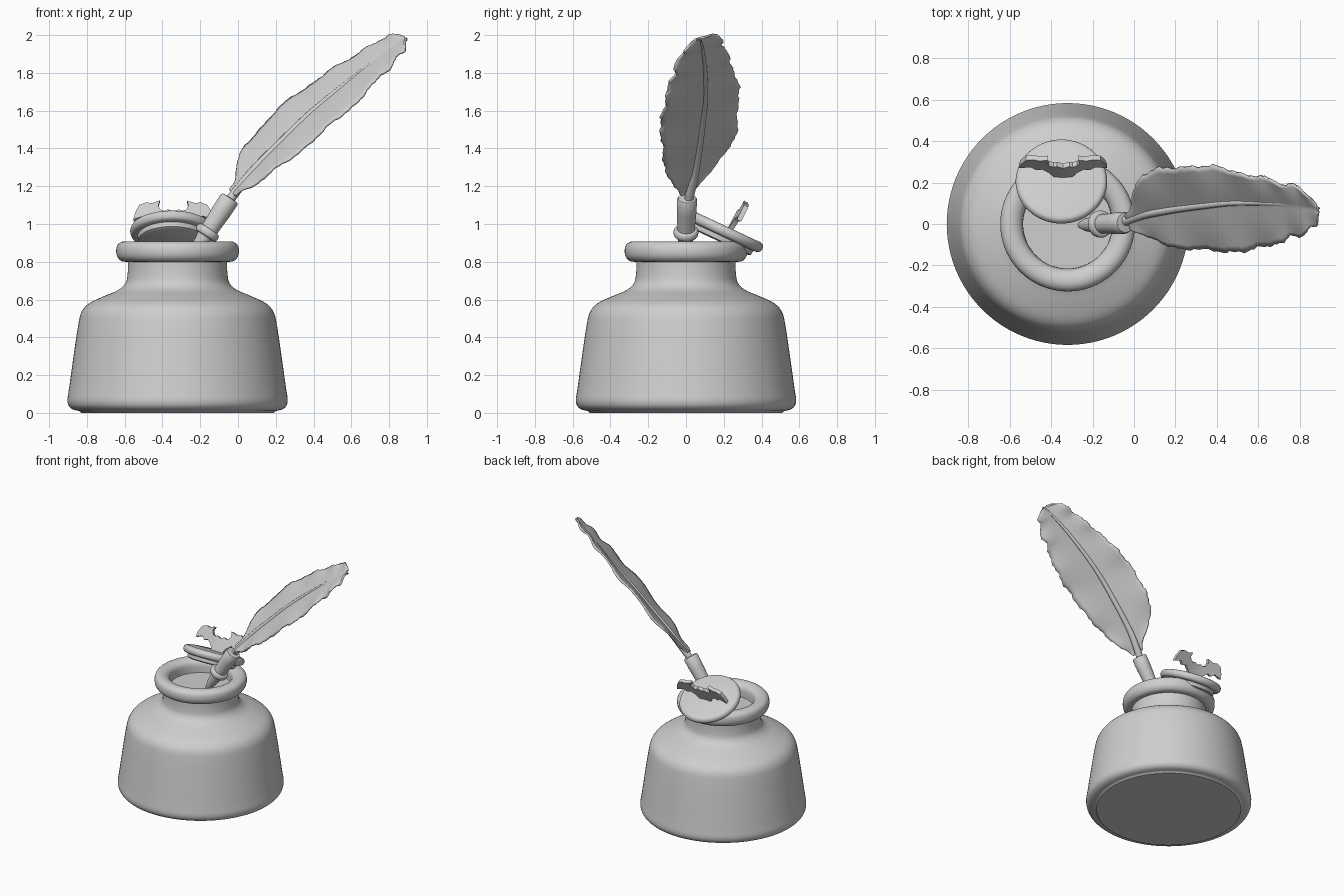
import bpy, bmesh, math
from mathutils import Vector, Matrix

if "Cube" in bpy.data.objects:
    bpy.data.objects.remove(bpy.data.objects["Cube"])

mat = bpy.data.materials.new("plain light grey")
mat.diffuse_color = (0.62, 0.62, 0.62, 1)
mat.use_nodes = True
mat.node_tree.nodes["Principled BSDF"].inputs["Base Color"].default_value = mat.diffuse_color


def finish(bm, name, matrix=Matrix(), angle=40):
    bmesh.ops.remove_doubles(bm, verts=bm.verts, dist=1e-5)
    bmesh.ops.recalc_face_normals(bm, faces=bm.faces)
    bm.transform(matrix)
    me = bpy.data.meshes.new(name)
    bm.to_mesh(me)
    bm.free()
    me.materials.append(mat)
    ob = bpy.data.objects.new(name, me)
    bpy.context.collection.objects.link(ob)
    bpy.ops.object.select_all(action='DESELECT')
    ob.select_set(True)
    bpy.context.view_layer.objects.active = ob
    bpy.ops.object.shade_smooth_by_angle(angle=math.radians(angle))
    return ob


def spline(pts, n):
    """Catmull-Rom through tuples of any length, n steps per span."""
    out = []
    for i in range(len(pts) - 1):
        a, b = pts[max(i - 1, 0)], pts[i]
        c, d = pts[i + 1], pts[min(i + 2, len(pts) - 1)]
        for k in range(n):
            t = k / n
            out.append(tuple(0.5 * (2 * q + (r - p) * t + (2 * p - 5 * q + 4 * r - s) * t * t
                                    + (3 * q - p - 3 * r + s) * t ** 3)
                             for p, q, r, s in zip(a, b, c, d)))
    return out + [pts[-1]]


def skin(bm, rings, closed):
    """Bridge successive rings of points with faces."""
    vs = [[bm.verts.new(p) for p in r] for r in rings]
    n = len(vs[0])
    for a, b in zip(vs, vs[1:]):
        for j in range(n if closed else n - 1):
            k = (j + 1) % n
            bm.faces.new((a[j], a[k], b[k], b[j]))
    return vs


def lathe(name, prof, matrix, seg=64):
    bm = bmesh.new()
    rings = [[(max(r, 1e-7) * math.cos(2 * math.pi * j / seg),
               max(r, 1e-7) * math.sin(2 * math.pi * j / seg), z) for j in range(seg)]
             for r, z in prof]
    skin(bm, rings, True)
    bmesh.ops.dissolve_degenerate(bm, dist=1e-6, edges=bm.edges)
    return finish(bm, name, matrix)


# Ink bottle: body, neck, rolled rim and the filled inside
body = spline([(0.52, 0.01), (0.562, 0.022), (0.583, 0.06), (0.573, 0.14), (0.545, 0.34),
               (0.525, 0.47), (0.508, 0.535), (0.468, 0.58), (0.39, 0.618), (0.315, 0.65),
               (0.275, 0.688), (0.264, 0.74), (0.262, 0.80)], 4)
rim = spline([(0.262, 0.80), (0.295, 0.803), (0.318, 0.825), (0.325, 0.858), (0.317, 0.89),
              (0.29, 0.907), (0.255, 0.905), (0.228, 0.888), (0.217, 0.86), (0.215, 0.81)], 4)
lathe("ink_bottle", [(0, 0), (0.51, 0)] + body + rim[1:] + [(0, 0.81)],
      Matrix.Translation((-0.32, 0, 0)), 96)

# Lid leaning on the back of the rim, with a plug underneath
lid_m = Matrix.Translation((-0.35, 0.205, 0.962)) @ Matrix.Rotation(math.radians(-25), 4, 'X')
edge = spline([(0.192, -0.03), (0.212, -0.022), (0.221, 0), (0.212, 0.02), (0.195, 0.027)], 4)
lathe("lid", [(0, -0.062), (0.165, -0.062), (0.178, -0.055), (0.182, -0.03)] + edge + [(0, 0.027)],
      lid_m)

# Bat-shaped handle, half outline mirrored
half = [(0.0, -0.01), (0.045, -0.01), (0.065, 0.025), (0.10, 0.055), (0.13, 0.045), (0.155, 0.068),
        (0.212, 0.05), (0.203, 0.09), (0.18, 0.135), (0.145, 0.148), (0.115, 0.142), (0.072, 0.155),
        (0.08, 0.125), (0.068, 0.1), (0.046, 0.092), (0.03, 0.1), (0.0, 0.088)]
bm = bmesh.new()
outline = half + [(-u, v) for u, v in half[-2:0:-1]]
front = bm.faces.new([bm.verts.new((u, -0.012 + 0.1 * abs(u), v)) for u, v in outline])
ext = bmesh.ops.extrude_face_region(bm, geom=[front])
for v in ext["geom"]:
    if isinstance(v, bmesh.types.BMVert):
        v.co.y += 0.026
bmesh.ops.triangulate(bm, faces=[f for f in bm.faces if len(f.verts) > 4])
bat_m = (Matrix.Translation((-0.342, 0.238, 0.985)) @ Matrix.Rotation(math.radians(-28), 4, 'X'))
finish(bm, "bat_handle", bat_m, 35)

# Pen holder with collar and tapered nib
axis = Vector((0.55, 0.03, 0.835)).normalized()
pen_m = Matrix.Translation((-0.155, 0.0, 0.965)) @ axis.to_track_quat('Z', 'Y').to_matrix().to_4x4()
collar = spline([(0.045, -0.035), (0.061, -0.03), (0.066, -0.012), (0.06, 0.006), (0.047, 0.01)], 3)
lathe("pen_holder", [(0, -0.19), (0.016, -0.185), (0.032, -0.13), (0.04, -0.06)] + collar
      + [(0.047, 0.03), (0.052, 0.12), (0.053, 0.195), (0.047, 0.205), (0.02, 0.208), (0, 0.208)],
      pen_m, 32)

# Feather: spine x, y, z, then the width of the upper and lower vane
stations = [(-0.025, 0.018, 1.16, 0.03, 0.04), (0.01, 0.03, 1.205, 0.055, 0.07),
            (0.06, 0.045, 1.268, 0.13, 0.12), (0.13, 0.058, 1.345, 0.185, 0.16),
            (0.22, 0.072, 1.435, 0.20, 0.19), (0.35, 0.088, 1.563, 0.192, 0.215),
            (0.45, 0.098, 1.65, 0.182, 0.222), (0.55, 0.1, 1.732, 0.158, 0.205),
            (0.64, 0.098, 1.803, 0.135, 0.185), (0.70, 0.095, 1.85, 0.13, 0.15),
            (0.76, 0.09, 1.893, 0.105, 0.147), (0.81, 0.085, 1.928, 0.108, 0.10),
            (0.85, 0.08, 1.955, 0.09, 0.085), (0.88, 0.076, 1.972, 0.05, 0.035),
            (0.892, 0.073, 1.98, 0.012, 0.012)]
path = spline(stations, 6)
across = Vector((-0.4, 1, 0.42))
normal = Vector((-0.62, -0.5, 0.66)).normalized()
N = 8
rings = []
for i, (x, y, z, up, low) in enumerate(path):
    rag = 1 + 0.025 * math.sin(i * 0.9) + 0.02 * math.sin(i * 2.3)
    row = []
    for j in range(-N, N + 1):
        s = j / N
        w = (up if s > 0 else low) * s * (1 + (rag - 1) * s * s)
        ripple = 0.008 * s * s * math.sin(i * 0.42 + (2 if s > 0 else 0))
        lift = -0.015 * (1 - abs(s)) ** 2 * min(1, up * 6)
        row.append(Vector((x, y, z)) + across * w + normal * (ripple + lift + 0.008))
    rings.append(row)
bm = bmesh.new()
skin(bm, rings, False)
feather = finish(bm, "feather_vane", angle=60)
solid = feather.modifiers.new("thickness", 'SOLIDIFY')
solid.thickness = 0.012
solid.offset = 0

# Quill shaft: tapering tube along the spine
shaft = [(-0.06, 0.008, 1.115)] + [p[:3] for p in path]
rings = []
for i, p in enumerate(shaft):
    a, b = shaft[max(i - 1, 0)], shaft[min(i + 1, len(shaft) - 1)]
    d = (Vector(b) - Vector(a)).normalized()
    side = across.cross(d).normalized()
    other = d.cross(side)
    r = 0.022 * (1 - i / len(shaft)) + 0.003
    rings.append([Vector(p) - normal * 0.006 + (side * math.cos(k * math.pi / 5) + other * math.sin(k * math.pi / 5)) * r
                  for k in range(10)])
bm = bmesh.new()
vs = skin(bm, rings, True)
bm.faces.new(vs[0])
bm.faces.new(vs[-1])
finish(bm, "quill_shaft", angle=60)
